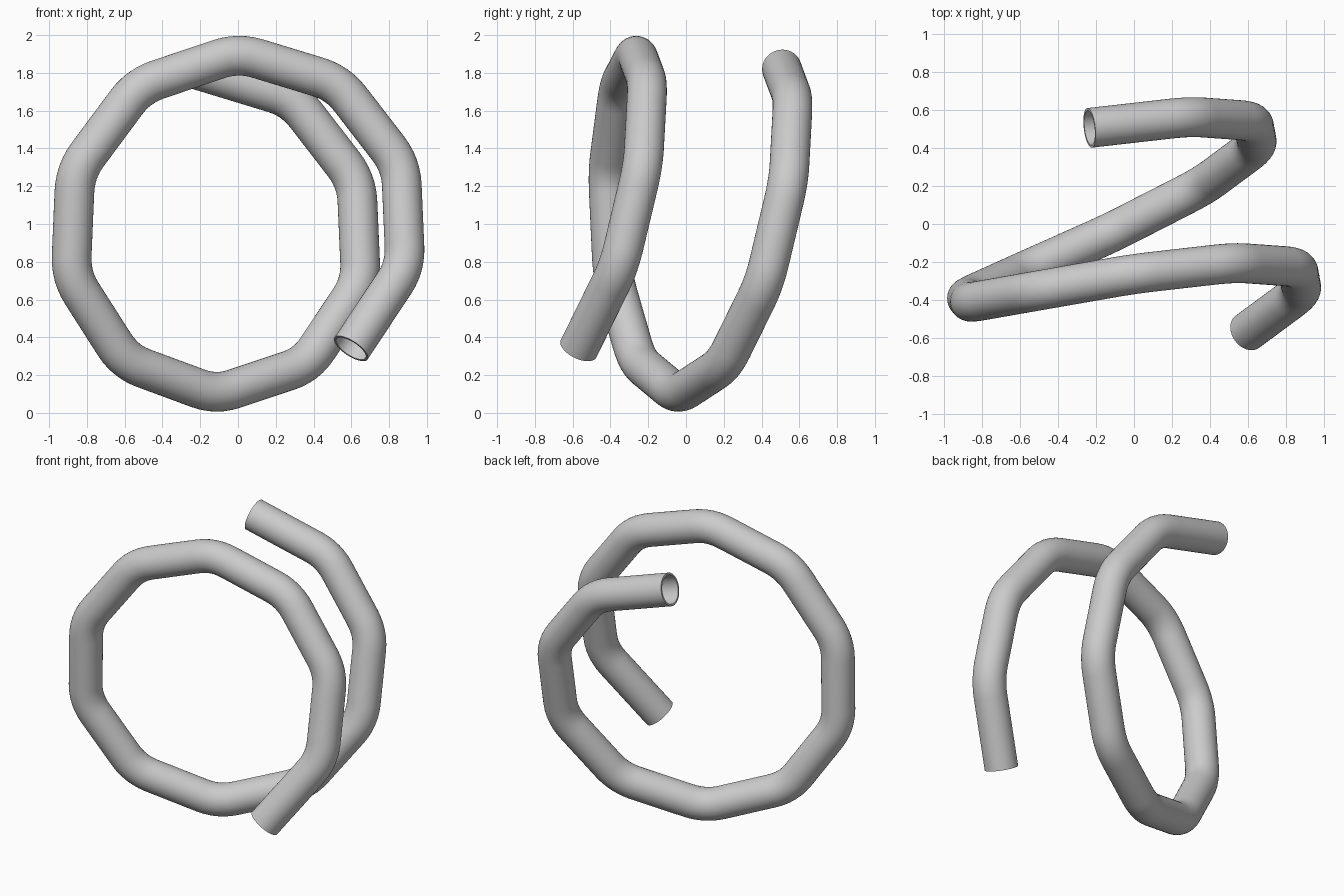
import bpy, bmesh
from math import sin, cos, pi, radians
from mathutils import Vector

if "Cube" in bpy.data.objects:
    bpy.data.objects.remove(bpy.data.objects["Cube"])

RADIUS, WALL, SIDES = 0.105, 0.013, 40
ROUND, STEPS = 0.11, 6


def corner(k):
    """Corner k of a tilted ten-sided helix."""
    a = radians(36 * (k - 1.5))
    c, s, d = cos(a), sin(a), k - 7
    return Vector((-0.07 + 0.857 * c - 0.0235 * d,
                   -0.115 + 0.26 * c + 0.083 * s + 0.077 * d,
                   0.997 + 0.885 * s - 0.0085 * d))


# Centre line: straight runs joined by rounded bends
pts = [corner(k) for k in range(15)]
path = [pts[0]]
for prev, p, nxt in zip(pts, pts[1:], pts[2:]):
    a = p + (prev - p).normalized() * ROUND
    b = p + (nxt - p).normalized() * ROUND
    for i in range(STEPS + 1):
        t = i / STEPS
        path.append(a * (1 - t) ** 2 + p * 2 * t * (1 - t) + b * t * t)
path.append(pts[-1])

# Sweep outer and inner rings along the centre line
bm = bmesh.new()
outer, inner = [], []
side = None
last = len(path) - 1
for i, p in enumerate(path):
    before, after = path[max(i - 1, 0)], path[min(i + 1, last)]
    d1 = (p - before).normalized() if i > 0 else (after - p).normalized()
    d2 = (after - p).normalized() if i < last else d1
    tan = (d1 + d2).normalized()
    if side is None:
        side = tan.orthogonal()
    side = (side - tan * side.dot(tan)).normalized()
    up = tan.cross(side)
    for rings, r in ((outer, RADIUS), (inner, RADIUS - WALL)):
        rings.append([bm.verts.new(p + r * (side * cos(2 * pi * j / SIDES)
                                            + up * sin(2 * pi * j / SIDES)))
                      for j in range(SIDES)])


def bridge(r1, r2):
    for j in range(SIDES):
        n = (j + 1) % SIDES
        bm.faces.new((r1[j], r1[n], r2[n], r2[j]))


for rings in (outer, inner):
    for r1, r2 in zip(rings, rings[1:]):
        bridge(r1, r2)
# Open end rims
bridge(outer[0], inner[0])
bridge(outer[-1], inner[-1])
bmesh.ops.recalc_face_normals(bm, faces=bm.faces)

mesh = bpy.data.meshes.new("coiled_pipe")
bm.to_mesh(mesh)
bm.free()
pipe = bpy.data.objects.new("coiled_pipe", mesh)
bpy.context.collection.objects.link(pipe)
bpy.context.view_layer.objects.active = pipe
pipe.select_set(True)
bpy.ops.object.shade_smooth_by_angle(angle=radians(30))
